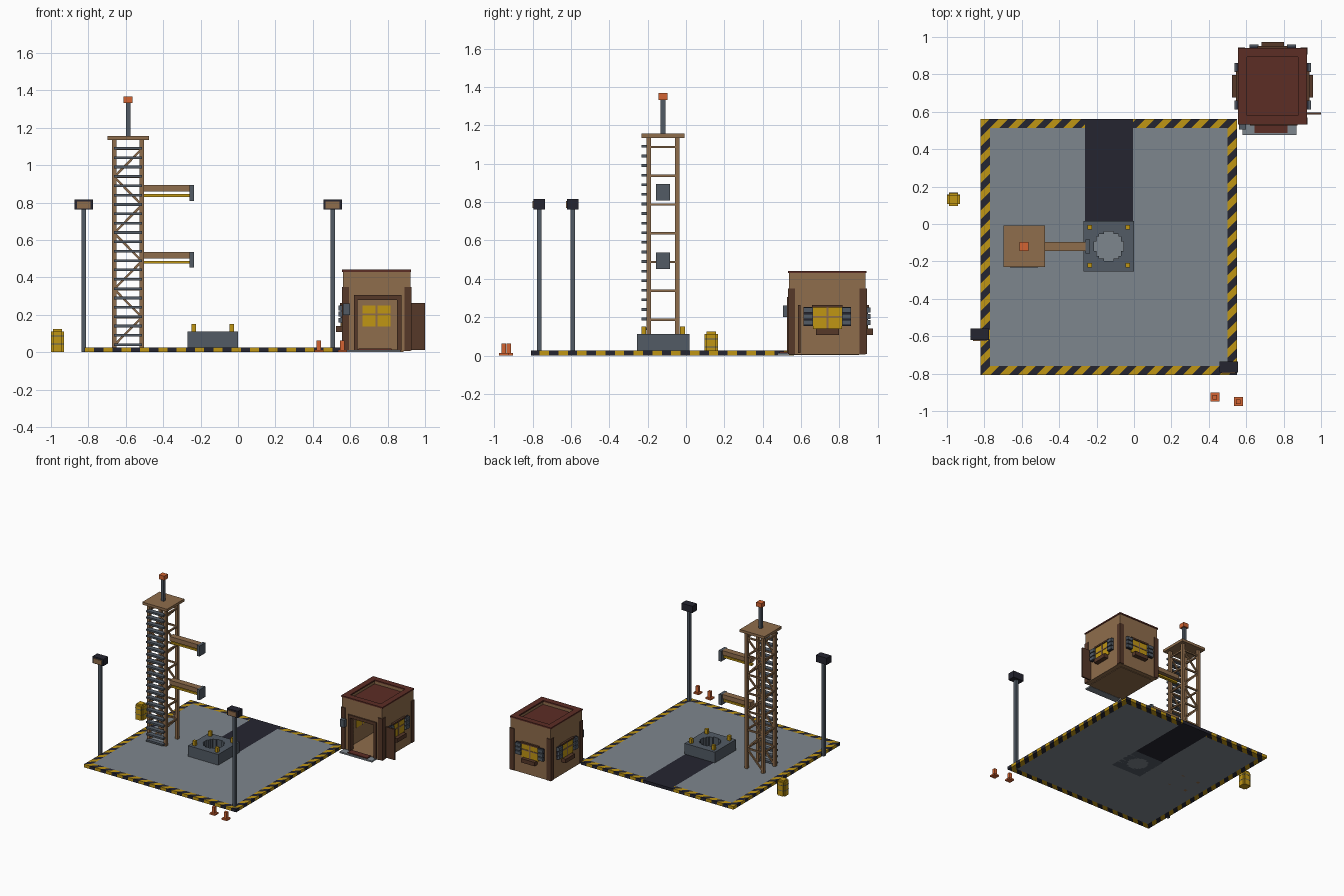
import bpy, bmesh, math
from mathutils import Matrix, Vector

old = bpy.data.objects.get("Cube")
if old:
    bpy.data.objects.remove(old, do_unlink=True)


def material(name, *rgb):
    linear = [(c / 255 / 1.055 + 0.052) ** 2.4 for c in rgb] + [1]
    mat = bpy.data.materials.new(name)
    mat.use_nodes = True
    mat.diffuse_color = linear
    mat.node_tree.nodes["Principled BSDF"].inputs["Base Color"].default_value = linear
    return mat


concrete = material("concrete grey", 126, 134, 141)
steel = material("steel grey", 82, 91, 101)
black = material("blue black", 37, 37, 48)
brown = material("warm brown", 143, 109, 76)
yellow = material("hazard yellow", 192, 150, 20)
orange = material("signal orange", 210, 100, 50)
red = material("roof red", 92, 45, 37)
dark = material("dark wood", 86, 56, 41)


def add_box(bm, x0, x1, y0, y1, z0, z1):
    size = Matrix.Diagonal((x1 - x0, y1 - y0, z1 - z0, 1))
    middle = Matrix.Translation(((x0 + x1) / 2, (y0 + y1) / 2, (z0 + z1) / 2))
    bmesh.ops.create_cube(bm, size=1, matrix=middle @ size)


def finish(name, bm, *mats):
    mesh = bpy.data.meshes.new(name)
    bm.to_mesh(mesh)
    bm.free()
    for mat in mats:
        mesh.materials.append(mat)
    obj = bpy.data.objects.new(name, mesh)
    bpy.context.collection.objects.link(obj)
    return obj


def boxes(name, mat, *items, frame=None):
    bm = bmesh.new()
    for item in items:
        add_box(bm, *item)
    if frame:
        bm.transform(frame)
    return finish(name, bm, mat)


def centred(x, y, half, z0, z1, half_y=None):
    half_y = half_y or half
    return (x - half, x + half, y - half_y, y + half_y, z0, z1)


# Launch pad with a dark exhaust channel
L, R, F, B = -0.82, 0.55, -0.808, 0.562
E, TOP = 0.049, 0.025
CL, CR, CF = -0.262, -0.005, 0.016
boxes("pad_slab", concrete,
      (L + E, CL, F + E, B - E, 0, TOP), (CR, R - E, F + E, B - E, 0, TOP),
      (CL, CR, F + E, CF, 0, TOP))
boxes("exhaust_channel", black, (CL, CR, CF, B, 0, TOP))

# Striped border, sliced diagonally
bm = bmesh.new()
for side in ((L, R, F, F + E), (L, CL, B - E, B), (CR, R, B - E, B),
             (L, L + E, F + E, B - E), (R - E, R, F + E, B - E)):
    add_box(bm, *side, 0, TOP)
start = L - B
for k in range(1, int((R - F - start) / E) + 1):
    bmesh.ops.bisect_plane(bm, geom=bm.verts[:] + bm.edges[:] + bm.faces[:],
                           plane_co=(start + k * E, 0, 0), plane_no=(1, -1, 0))
for face in bm.faces:
    c = face.calc_center_median()
    face.material_index = math.floor((c.x - c.y - start) / E) % 2
finish("hazard_border", bm, yellow, black)

# Launch mount with a stepped round opening
MX, MY, HALF, MTOP = -0.135, -0.119, 0.136, 0.112
RAD, ROWS = 0.078, 12
step = 2 * RAD / ROWS
parts = [(MX - HALF, MX + HALF, MY - HALF, MY - RAD, 0, MTOP),
         (MX - HALF, MX + HALF, MY + RAD, MY + HALF, 0, MTOP)]
for i in range(ROWS):
    y = -RAD + i * step
    w = math.sqrt(RAD ** 2 - (y + step / 2) ** 2)
    w = round(w / step) * step
    parts += [(MX - HALF, MX - w, MY + y, MY + y + step, 0, MTOP),
              (MX + w, MX + HALF, MY + y, MY + y + step, 0, MTOP)]
boxes("launch_mount", steel, *parts)
boxes("hold_down_posts", yellow,
      *[centred(MX + sx * 0.101, MY + sy * 0.101, 0.012, MTOP, 0.15)
        for sx in (-1, 1) for sy in (-1, 1)])

# Service tower
TX, TY, S, LEG = -0.588, -0.12, 0.074, 0.012
boxes("tower_legs", brown,
      *[centred(TX + sx * S, TY + sy * S, LEG, 0, 1.137)
        for sx in (-1, 1) for sy in (-1, 1)])
levels = [0.187 + 0.15 * i for i in range(7)]
braces = []
for z in levels:
    for s in (-1, 1):
        braces.append(centred(TX + s * S, TY, 0.006, z - 0.006, z + 0.006, S))
        braces.append(centred(TX, TY + s * S, S, z - 0.006, z + 0.006, 0.006))
boxes("tower_braces", brown, *braces)

# Zigzag diagonals on the front and back of the tower
bm = bmesh.new()
for i, z in enumerate([0.037] + levels[:-1]):
    way = 1 if i % 2 == 0 else -1
    angle = -way * math.atan2(0.15, 2 * S)
    for s in (-1, 1):
        place = (Matrix.Translation((TX, TY + s * S, z + 0.075))
                 @ Matrix.Rotation(angle, 4, "Y") @ Matrix.Diagonal((0.2, LEG, LEG, 1)))
        bmesh.ops.create_cube(bm, size=1, matrix=place)
finish("tower_diagonals", bm, brown)
boxes("ladder_rungs", steel,
      *[(TX - 0.075, TX + 0.075, TY - 0.112, TY - S, z - 0.007, z + 0.007)
        for z in [0.04 + 0.05 * i for i in range(22)]])
boxes("tower_top", brown, centred(TX, TY, 0.111, 1.135, 1.156))
boxes("tower_mast", steel, centred(TX, TY, 0.012, 1.156, 1.335))
boxes("mast_beacon", orange, centred(TX, TY, 0.024, 1.333, 1.368))

# Swing arms
for name, z in (("upper", 0.893), ("lower", 0.537)):
    boxes(name + "_arm", brown, (-0.515, -0.258, TY - 0.025, TY + 0.025, z - 0.035, z))
    boxes(name + "_arm_pipe", yellow, (-0.515, -0.258, TY - 0.012, TY + 0.012, z - 0.063, z - 0.048))
    boxes(name + "_arm_plate", steel, (-0.26, -0.236, TY - 0.037, TY + 0.037, z - 0.085, z))

# Floodlights
for name, x, y in (("right", -0.825, -0.59), ("left", 0.506, -0.764)):
    boxes(name + "_light_pole", steel, centred(x, y, 0.012, 0, 0.77))
    boxes(name + "_light_head", black, centred(x, y, 0.049, 0.762, 0.817, 0.03))
    boxes(name + "_light_face", brown, (x - 0.037, x + 0.037, y - 0.036, y - 0.03, 0.768, 0.805))

# Traffic cones
for i, (x, y) in enumerate(((0.433, -0.925), (0.558, -0.95))):
    boxes("cone_%d" % (i + 1), orange, centred(x, y, 0.024, 0, 0.012),
          centred(x, y, 0.012, 0.012, 0.062))

# Fuel barrel
BX, BY = -0.965, 0.132
boxes("barrel", yellow, centred(BX, BY, 0.035, 0, 0.112, 0.024),
      centred(BX, BY, 0.024, 0, 0.112, 0.035), centred(BX, BY, 0.024, 0.112, 0.125))
boxes("barrel_bands", steel,
      *[centred(BX, BY, a, z, z + 0.005, b) for z in (0.042, 0.084)
        for a, b in ((0.0355, 0.0245), (0.0245, 0.0355))])

# Control hut shell, open at the doorway
HX, HY, HW, HD, T = 0.741, 0.737, 0.18, 0.2, 0.036
x0, x1, y0, y1 = HX - HW, HX + HW, HY - HD, HY + HD
DL, DR, DT, WALL = 0.64, 0.85, 0.28, 0.43
boxes("hut_walls", brown,
      (x0, x1, y1 - T, y1, 0.006, WALL),
      (x0, x0 + T, y0, y1 - T, 0.006, WALL), (x1 - T, x1, y0, y1 - T, 0.006, WALL),
      (x0 + T, DL, y0, y0 + T, 0.006, WALL), (DR, x1 - T, y0, y0 + T, 0.006, WALL),
      (DL, DR, y0, y0 + T, DT, WALL))
boxes("hut_floor", brown, (x0 + T, x1 - T, y0, y1 - T, 0.002, 0.014))
boxes("hut_roof", red, (x0 + T, x1 - T, y0 + T, y1 - T, 0.39, 0.405))
rx0, rx1, ry0, ry1 = x0 - 0.005, x1 + 0.005, y0 - 0.005, y1 + 0.005
RT = T + 0.012
boxes("roof_trim", red,
      (rx0, rx1, ry0, ry0 + RT, WALL, 0.441), (rx0, rx1, ry1 - RT, ry1, WALL, 0.441),
      (rx0, rx0 + RT, ry0 + RT, ry1 - RT, WALL, 0.441),
      (rx1 - RT, rx1, ry0 + RT, ry1 - RT, WALL, 0.441))
boxes("corner_posts", dark,
      *[centred(HX + sx * (HW - 0.013), HY + sy * (HD - 0.013), 0.019, 0.008, 0.348)
        for sx in (-1, 1) for sy in (-1, 1)])

# Doorway, open door and step
boxes("door_frame", dark,
      (DL - 0.02, DL, y0 - 0.01, y0 + T, 0.01, DT + 0.025),
      (DR, DR + 0.024, y0 - 0.01, y0 + T, 0.01, DT + 0.025),
      (DL, DR, y0 - 0.01, y0 + T, DT, DT + 0.025))
boxes("open_door", dark, (x1, 1.0, 0.585, 0.597, 0.012, 0.262))
boxes("door_step", concrete, (0.58, 0.87, 0.477, y0, 0, 0.012))
boxes("door_mat", red, (0.645, 0.82, 0.487, y0, 0.012, 0.02))
boxes("wall_box", steel, (0.562, 0.6, 0.505, y0, 0.2, 0.26))


# Windows: local x runs along the wall, -y points outward
def window(name, x, y, turn):
    frame = Matrix.Translation(Vector((x, y, 0))) @ Matrix.Rotation(turn, 4, "Z")

    def part(kind, mat, *items):
        boxes(name + kind, mat, *items, frame=frame)

    part("_pane", yellow, (-0.075, 0.075, -0.008, T + 0.004, 0.138, 0.25))
    part("_bars", brown, (-0.005, 0.005, -0.012, T + 0.006, 0.138, 0.25),
         (-0.075, 0.075, -0.012, T + 0.006, 0.198, 0.207))
    part("_lintel", dark, (-0.08, 0.08, -0.016, 0, 0.25, 0.263))
    part("_planter", dark, (-0.06, 0.06, -0.037, 0, 0.108, 0.14))
    slats = [0.158 + 0.033 * i for i in range(3)]
    sides = ((-0.124, -0.076), (0.076, 0.124))
    part("_shutters", steel, *[(a, b, -0.024, 0, z, z + 0.026) for a, b in sides for z in slats])
    part("_shutter_backs", black, *[(a, b, -0.012, 0, 0.155, 0.253) for a, b in sides])


window("left_window", x1, HY, math.pi / 2)
window("right_window", x0, HY, -math.pi / 2)
window("back_window", HX, y1, math.pi)
